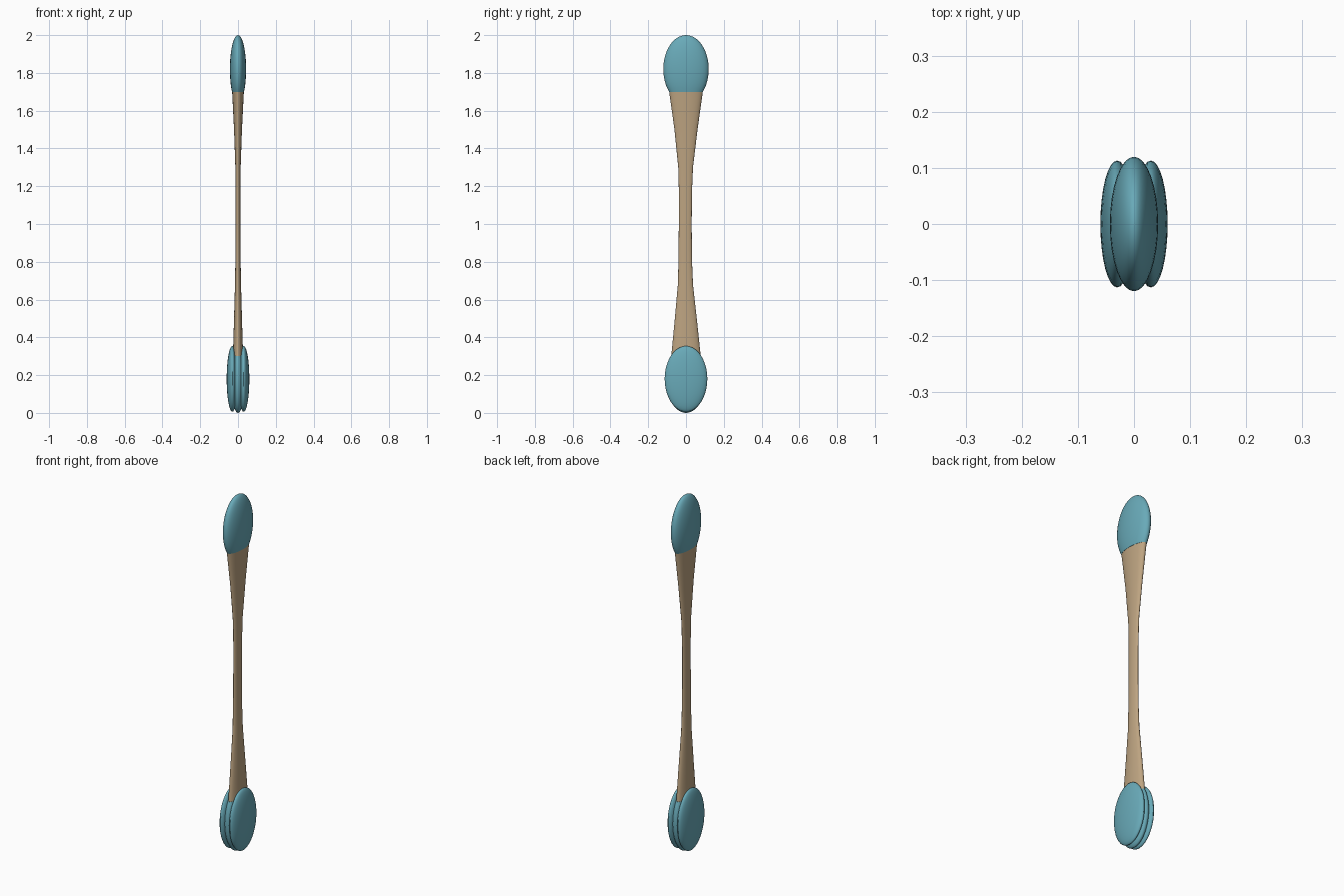
import bpy, bmesh, math

if "Cube" in bpy.data.objects:
    bpy.data.objects.remove(bpy.data.objects["Cube"])

SIDES = 32


def material(name, rgb):
    m = bpy.data.materials.new(name)
    m.diffuse_color = (*rgb, 1)
    m.use_nodes = True
    m.node_tree.nodes["Principled BSDF"].inputs["Base Color"].default_value = m.diffuse_color
    return m


teal = material("teal", (0.14, 0.40, 0.48))
tan = material("tan", (0.51, 0.37, 0.22))


def loft(name, rings, mat, x=0):
    """Join oval rings (z, rx, ry, y offset) into a closed smooth body."""
    bm = bmesh.new()
    loops = []
    for z, rx, ry, cy in rings:
        loops.append([bm.verts.new((x + rx * math.cos(2 * math.pi * i / SIDES),
                                    cy + ry * math.sin(2 * math.pi * i / SIDES), z))
                      for i in range(SIDES)])
    for a, b in zip(loops, loops[1:]):
        for i in range(SIDES):
            j = (i + 1) % SIDES
            bm.faces.new((a[i], a[j], b[j], b[i]))
    bm.faces.new(loops[0][::-1])
    bm.faces.new(loops[-1])
    bmesh.ops.remove_doubles(bm, verts=bm.verts, dist=1e-5)
    bmesh.ops.recalc_face_normals(bm, faces=bm.faces)
    me = bpy.data.meshes.new(name)
    bm.to_mesh(me)
    bm.free()
    me.materials.append(mat)
    ob = bpy.data.objects.new(name, me)
    bpy.context.collection.objects.link(ob)
    bpy.context.view_layer.objects.active = ob
    ob.select_set(True)
    bpy.ops.object.shade_smooth_by_angle(angle=math.radians(40))
    ob.select_set(False)
    return ob


def dome(cz, rx, ry, rz, z0, z1, n=20):
    """Rings of an ellipsoid between the heights z0 and z1."""
    a0, a1 = (math.asin(max(-1, min(1, (z - cz) / rz))) for z in (z0, z1))
    rings = []
    for k in range(n + 1):
        a = a0 + (a1 - a0) * k / n
        c = max(math.cos(a), 1e-3)
        rings.append((cz + rz * math.sin(a), rx * c, ry * c, 0))
    return rings


# Flattened shaft, narrow in the middle and flared at both ends
loft("shaft", [(0.30, 0.027, 0.078, 0), (0.50, 0.021, 0.058, -0.001),
               (0.68, 0.016, 0.040, -0.003), (0.80, 0.014, 0.036, -0.004),
               (1.00, 0.0125, 0.034, -0.004), (1.18, 0.0125, 0.035, -0.003),
               (1.30, 0.014, 0.039, -0.002), (1.50, 0.021, 0.061, 0),
               (1.60, 0.026, 0.075, 0), (1.70, 0.031, 0.089, 0)], tan)

# Top knob
loft("top_knob", dome(1.82, 0.043, 0.12, 0.18, 1.70, 2.0), teal)

# Bottom knob and its two side discs
loft("bottom_knob", dome(0.18, 0.037, 0.106, 0.18, 0.0, 0.30), teal)
for side, x in (("left", -0.03), ("right", 0.03)):
    loft(side + "_disc", dome(0.18, 0.03, 0.113, 0.174, 0.006, 0.354), teal, x)
